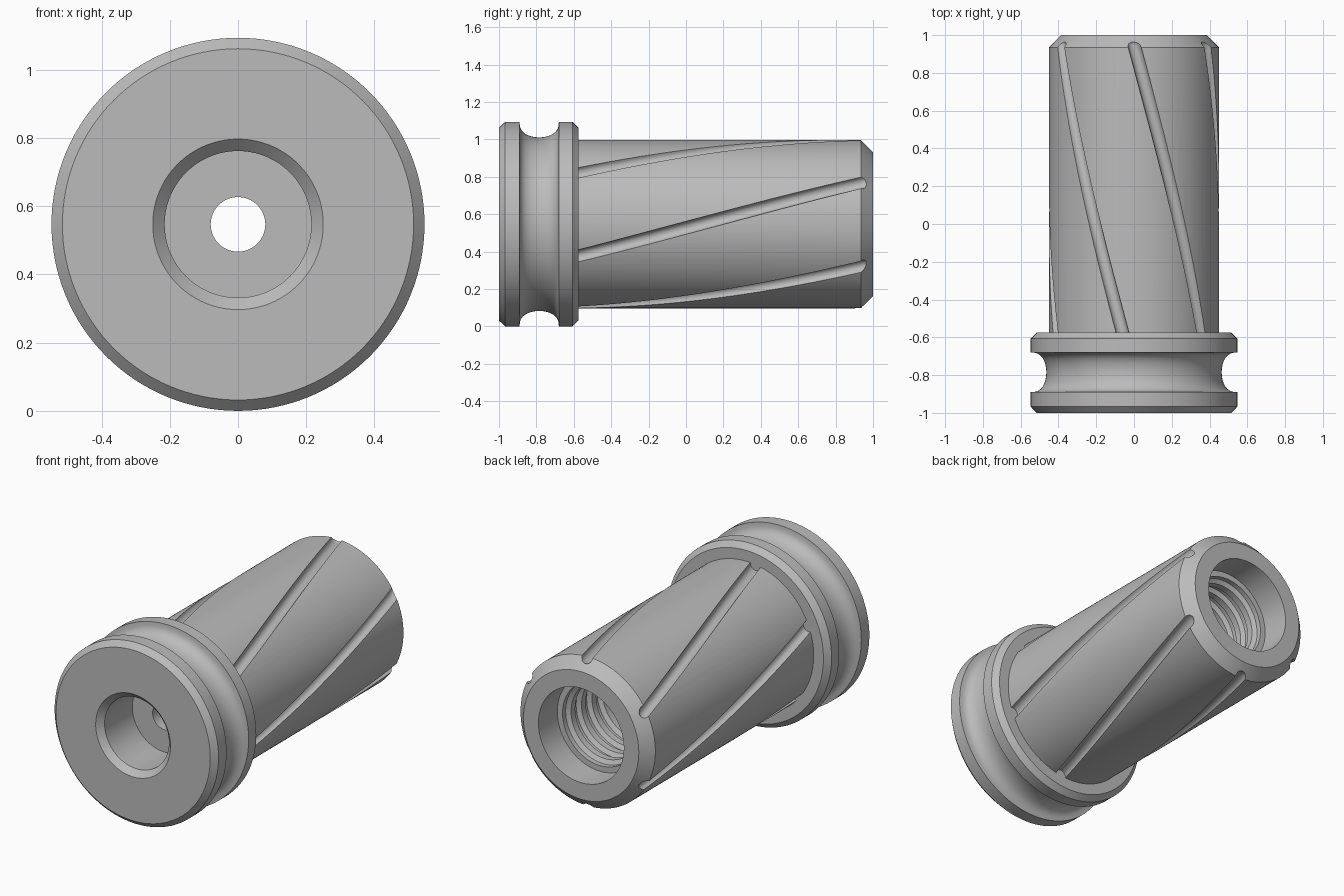
import bpy, bmesh
from math import sin, cos, pi, radians, sqrt
from mathutils import Vector

if "Cube" in bpy.data.objects:
    bpy.data.objects.remove(bpy.data.objects["Cube"])

AXIS_Z = 0.547      # height of the turning axis
SEGMENTS = 128

steel = bpy.data.materials.new("plain grey steel")
steel.use_nodes = True
grey = (0.5, 0.5, 0.5, 1)
steel.diffuse_color = grey
steel.node_tree.nodes["Principled BSDF"].inputs["Base Color"].default_value = grey


def on_axis(radius, angle, y):
    """Point around the axis; angle 0 is straight up, positive towards +x."""
    return Vector((radius * sin(angle), y, AXIS_Z + radius * cos(angle)))


def add_object(name, bm):
    bmesh.ops.recalc_face_normals(bm, faces=bm.faces)
    mesh = bpy.data.meshes.new(name)
    bm.to_mesh(mesh)
    bm.free()
    mesh.materials.append(steel)
    obj = bpy.data.objects.new(name, mesh)
    bpy.context.collection.objects.link(obj)
    return obj


def select_only(obj):
    bpy.ops.object.select_all(action='DESELECT')
    obj.select_set(True)
    bpy.context.view_layer.objects.active = obj


def smooth(obj):
    select_only(obj)
    bpy.ops.object.shade_smooth_by_angle(angle=radians(28))


def skin(bm, loops, wrap):
    """Join neighbouring closed loops of vertices with quads."""
    pairs = list(zip(loops, loops[1:] + loops[:1])) if wrap else zip(loops, loops[1:])
    for a, b in pairs:
        for i in range(len(a)):
            j = (i + 1) % len(a)
            bm.faces.new((a[i], a[j], b[j], b[i]))


def lathe(name, profile):
    """Turn a closed (radius, y) profile around the axis."""
    bm = bmesh.new()
    loops = [[bm.verts.new(on_axis(r, 2 * pi * s / SEGMENTS, y)) for r, y in profile]
             for s in range(SEGMENTS)]
    skin(bm, loops, True)
    return add_object(name, bm)


# Flanged head: two chamfered rims, round neck groove, front counterbore, web hole
neck = [(0.547 - 0.083 * sin(pi * i / 16) ** 0.75, -0.785 - 0.105 * cos(pi * i / 16))
        for i in range(17)]
head = lathe("flanged_head",
             [(0.25, -1), (0.515, -1), (0.547, -0.967)] + neck +
             [(0.547, -0.607), (0.515, -0.575), (0.08, -0.575),
              (0.08, -0.7), (0.215, -0.7), (0.215, -0.965)])
smooth(head)

# Barrel: chamfered end, open bore with internal thread ridges
thread = []
for i in range(10):
    y = 0.82 - 0.1 * i
    thread += [(0.25, y), (0.25, y - 0.03), (0.225, y - 0.045), (0.225, y - 0.085)]
barrel = lathe("grooved_barrel",
               [(0.45, -0.62), (0.45, 0.935), (0.385, 1), (0.285, 1), (0.285, 0.82)] +
               thread + [(0.225, -0.62)])

# Six round-ended helical cutters
TOOL, START, END, TWIST = 0.035, -0.68, 0.945, radians(52) / 1.52
stations = [(START + (END - START) * i / 60, TOOL) for i in range(61)]
stations += [(END + TOOL * sin(a), TOOL * cos(a))
             for a in (pi / 2 * k / 6 for k in range(1, 6))]
bm = bmesh.new()
for k in range(6):
    loops = []
    for y, size in stations:
        angle = k * pi / 3 + (0.95 - y) * TWIST
        centre = on_axis(0.45, angle, y)
        out = Vector((sin(angle), 0, cos(angle)))
        side = Vector((cos(angle), 0, -sin(angle)))
        loops.append([bm.verts.new(centre + size * (out * cos(t) + side * sin(t)))
                      for t in (2 * pi * n / 20 for n in range(20))])
    skin(bm, loops, False)
    bm.faces.new(loops[0])
    bm.faces.new(loops[-1])
cutter = add_object("flute_cutter", bm)
cutter.hide_render = True

# Cut the flutes, then drop the cutter
cut = barrel.modifiers.new("flutes", 'BOOLEAN')
cut.operation = 'DIFFERENCE'
cut.solver = 'EXACT'
cut.object = cutter
select_only(barrel)
bpy.ops.object.modifier_apply(modifier=cut.name)
bpy.data.objects.remove(cutter)
smooth(barrel)
